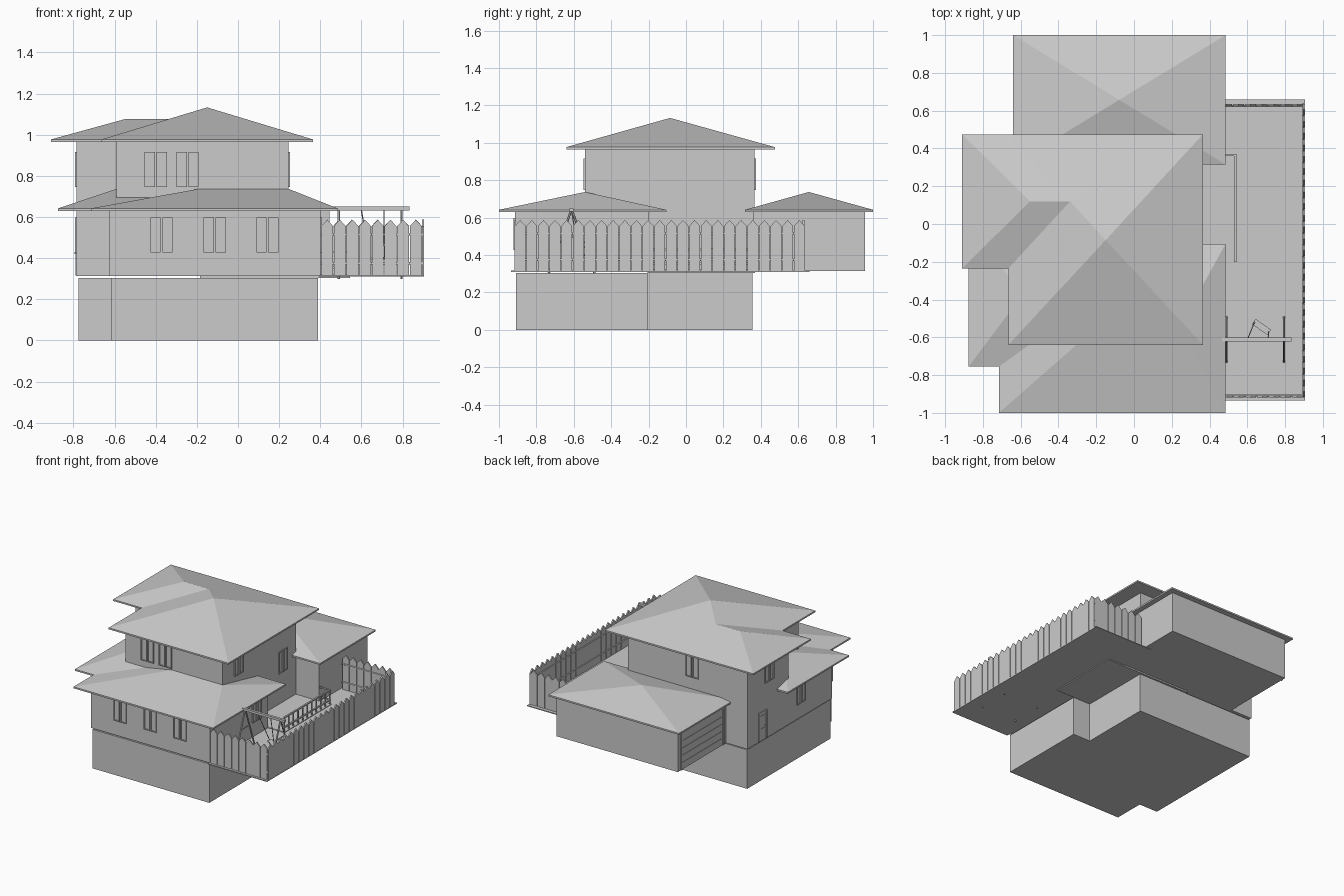
import bpy, bmesh
from math import pi, radians
from mathutils import Matrix, Vector

if "Cube" in bpy.data.objects:
    bpy.data.objects.remove(bpy.data.objects["Cube"])


def finish(name, bm):
    bmesh.ops.recalc_face_normals(bm, faces=bm.faces)
    me = bpy.data.meshes.new(name)
    bm.to_mesh(me)
    bm.free()
    ob = bpy.data.objects.new(name, me)
    bpy.context.collection.objects.link(ob)
    return ob


def add_box(bm, x0, x1, y0, y1, z0, z1, mat=Matrix()):
    m = mat @ Matrix.Translation(((x0 + x1) / 2, (y0 + y1) / 2, (z0 + z1) / 2))
    bmesh.ops.create_cube(bm, size=1, matrix=m @ Matrix.Diagonal((x1 - x0, y1 - y0, z1 - z0, 1)))


def box(name, *b):
    bm = bmesh.new()
    add_box(bm, *b)
    return finish(name, bm)


def add_bar(bm, a, b, r):
    a, b = Vector(a), Vector(b)
    d = b - a
    m = Matrix.Translation((a + b) / 2) @ d.to_track_quat('Z', 'Y').to_matrix().to_4x4()
    bmesh.ops.create_cone(bm, cap_ends=True, segments=6, radius1=r, radius2=r, depth=d.length, matrix=m)


def add_prism(bm, pts, vec):
    f = bm.faces.new([bm.verts.new(p) for p in pts])
    r = bmesh.ops.extrude_face_region(bm, geom=[f])
    vs = [v for v in r['geom'] if isinstance(v, bmesh.types.BMVert)]
    bmesh.ops.translate(bm, verts=vs, vec=vec)


def prism(name, pts, z0, z1):
    bm = bmesh.new()
    add_prism(bm, [(x, y, z0) for x, y in pts], (0, 0, z1 - z0))
    bmesh.ops.recalc_face_normals(bm, faces=bm.faces)
    return finish(name, bm)


def hip_roof(name, x0, x1, y0, y1, z, ridge, rx0, rx1, ry):
    """Hipped roof with a thin fascia; equal rx0 and rx1 give a pyramid."""
    bm = bmesh.new()
    c = [(x0, y0), (x1, y0), (x1, y1), (x0, y1)]
    lo = [bm.verts.new((x, y, z)) for x, y in c]
    hi = [bm.verts.new((x, y, z + .012)) for x, y in c]
    bm.faces.new(lo[::-1])
    for i in range(4):
        j = (i + 1) % 4
        bm.faces.new((lo[i], lo[j], hi[j], hi[i]))
    a = bm.verts.new((rx0, ry, ridge))
    if rx0 == rx1:
        for i in range(4):
            bm.faces.new((hi[i], hi[(i + 1) % 4], a))
    else:
        b = bm.verts.new((rx1, ry, ridge))
        bm.faces.new((hi[0], hi[1], b, a))
        bm.faces.new((hi[1], hi[2], b))
        bm.faces.new((hi[2], hi[3], a, b))
        bm.faces.new((hi[3], hi[0], a))
    return finish(name, bm)


def window(name, x, y, z, angle, h=.17):
    """Two framed sashes; local -y faces outward."""
    bm = bmesh.new()
    m = Matrix.Translation((x, y, z)) @ Matrix.Rotation(angle, 4, 'Z')
    t = .007
    for cx in (-.029, .029):
        a, b = cx - .025, cx + .025
        add_box(bm, a, a + t, -.008, .004, 0, h, m)
        add_box(bm, b - t, b, -.008, .004, 0, h, m)
        add_box(bm, a + t, b - t, -.008, .004, 0, t, m)
        add_box(bm, a + t, b - t, -.008, .004, h - t, h, m)
        add_box(bm, a + t, b - t, -.002, .004, t, h - t, m)
    return finish(name, bm)


# Storeys
prism("basement", [(-.615, -.91), (.39, -.91), (.39, -.205), (.24, -.205), (.24, .355),
                   (-.775, .355), (-.775, -.67), (-.615, -.67)], 0, .303)
prism("ground_floor_walls", [(-.625, -.915), (.4, -.915), (.4, -.2), (.245, -.2), (.245, .365),
                             (-.785, .365), (-.785, -.675), (-.625, -.675)], .314, .637)
prism("upper_floor_walls", [(-.59, -.54), (.245, -.54), (.245, .365), (-.785, .365),
                            (-.785, -.14), (-.59, -.14)], .63, .967)
box("garage_walls", -.6, .445, .36, .958, .314, .637)
box("porch_slab", -.185, .545, -.205, .37, .303, .322)
box("deck", .395, .905, -.935, .66, .31, .317)

# Roofs
hip_roof("main_roof", -.665, .365, -.64, .475, .965, 1.133, -.15, -.15, -.085)
hip_roof("wing_roof", -.91, .0, -.235, .474, .965, 1.076, -.55, -.31, .12)
hip_roof("front_lower_roof", -.715, .485, -1, -.105, .63, .737, -.19, .245, -.54)
hip_roof("left_lower_roof", -.875, -.25, -.755, 0, .63, .737, -.59, -.4, -.375)
hip_roof("garage_roof", -.64, .485, .315, 1, .63, .737, -.078, -.078, .657)

# Windows
for i, x in enumerate((-.372, -.113, .143)):
    window(f"front_lower_window_{i}", x, -.915, .428, 0)
for i, x in enumerate((-.4, -.245)):
    window(f"front_upper_window_{i}", x, -.54, .747, 0)
window("right_upper_window", .245, -.343, .747, pi / 2)
window("right_lower_window", .4, -.343, .428, pi / 2)
window("right_landing_window", .245, .2, .56, pi / 2)
window("back_upper_window", -.31, .365, .747, pi)
window("left_upper_window", -.785, .1, .747, -pi / 2)
window("left_lower_window", -.785, -.29, .428, -pi / 2)

# Side door with frame, panels and knob
bm = bmesh.new()
add_box(bm, -.791, -.78, .13, .14, .315, .54)
add_box(bm, -.791, -.78, .22, .23, .315, .54)
add_box(bm, -.791, -.78, .14, .22, .53, .54)
add_box(bm, -.787, -.78, .14, .22, .315, .53)
for z in (.34, .44):
    add_box(bm, -.79, -.78, .155, .205, z, z + .07)
add_box(bm, -.796, -.78, .146, .152, .42, .43)
finish("side_door", bm)

# Garage door with slats
bm = bmesh.new()
add_box(bm, -.608, -.595, .395, .41, .315, .61)
add_box(bm, -.608, -.595, .91, .925, .315, .61)
add_box(bm, -.608, -.595, .41, .91, .595, .61)
for i in range(5):
    add_box(bm, -.603, -.595, .41, .91, .316 + i * .056, .369 + i * .056)
finish("garage_door", bm)


# Picket fence
def fence(name, start, step, count):
    bm = bmesh.new()
    s, d = Vector(start), Vector(step)
    n = Vector((-d.y, d.x, 0)).normalized() * .01
    up = Vector((0, 0, 1))
    for i in range(count):
        a, b = s + d * (i + .03), s + d * (i + .97)
        pts = [a, b, b + up * .24, (a + b) / 2 + up * .272, a + up * .24]
        add_prism(bm, pts, n)
    e = s + d * count
    for h in (.06, .2):
        add_bar(bm, s + n + up * h, e + n + up * h, .006)
    return finish(name, bm)


fence("front_fence", (.403, -.918, .315), (.0615, 0, 0), 8)
fence("right_fence", (.904, -.918, .315), (0, .0622, 0), 25)
fence("back_fence", (.897, .634, .315), (-.0625, 0, 0), 7)

# Porch railing
bm = bmesh.new()
for h in (.35, .425):
    add_box(bm, .53, .542, -.2, .37, h, h + .01)
    add_box(bm, .45, .53, .36, .37, h, h + .01)
for i in range(11):
    y = -.2 + i * .056
    add_box(bm, .532, .54, y, y + .008, .32, .425)
finish("porch_railing", bm)

# Swing set
bm = bmesh.new()
add_box(bm, .455, .835, -.622, -.602, .632, .65)
for x in (.49, .795):
    for y in (-.735, -.488):
        add_bar(bm, (x, y, .3), (x, -.612, .645), .006)
    add_bar(bm, (x, -.66, .5), (x, -.565, .5), .005)
finish("swing_frame", bm)
bm = bmesh.new()
m = Matrix.Translation((.675, -.545, .4)) @ Matrix.Rotation(radians(-35), 4, 'Z')
add_box(bm, -.05, .05, -.017, .017, -.006, .006, m)
for sx, top in ((-.045, .6), (.045, .71)):
    add_bar(bm, (top, -.612, .635), m @ Vector((sx, 0, 0)), .003)
finish("swing_seat", bm)
